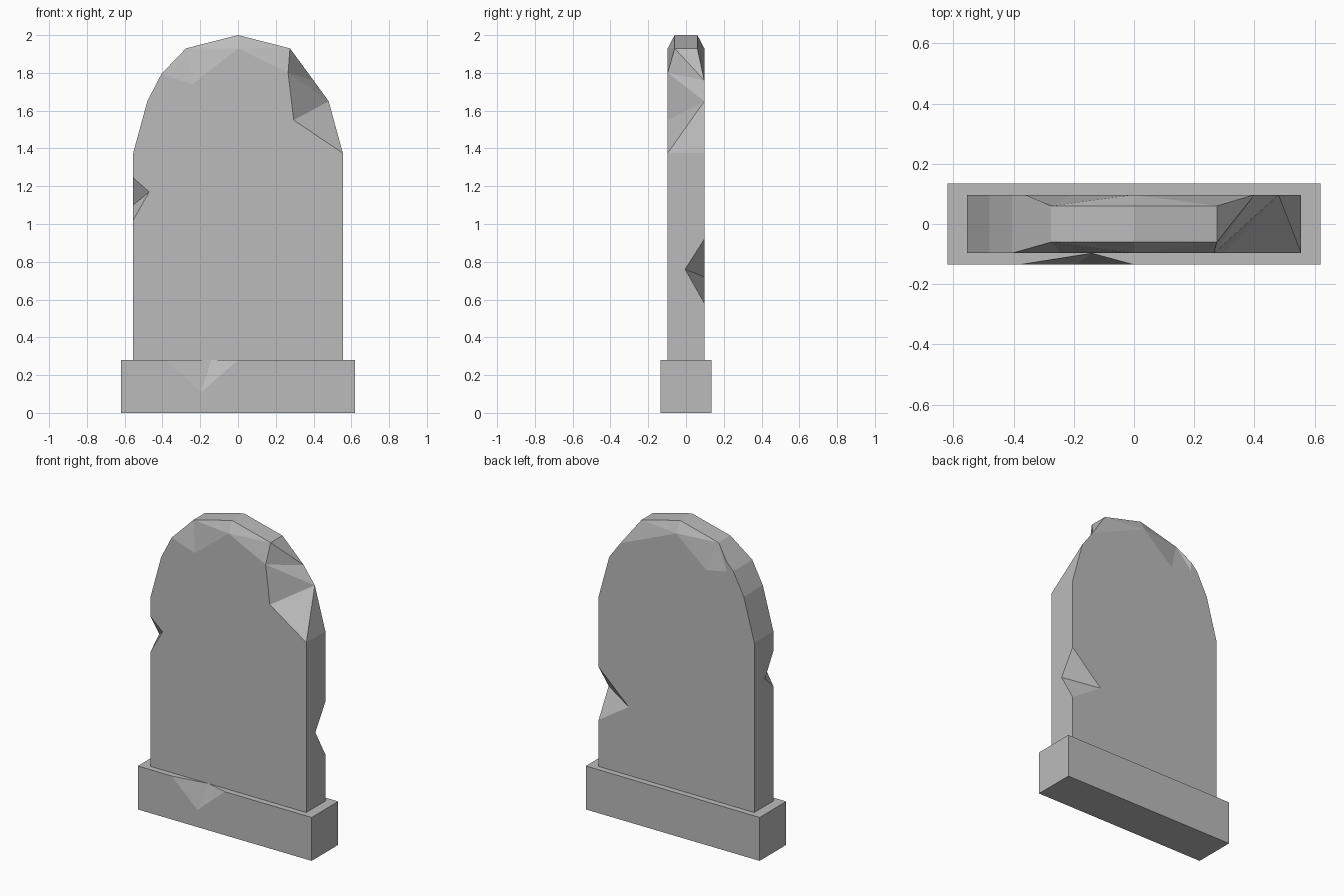
import bpy
import bmesh
from mathutils import Vector

if "Cube" in bpy.data.objects:
    bpy.data.objects.remove(bpy.data.objects["Cube"], do_unlink=True)

HALF_W, HALF_D, RIDGE_D = 0.555, 0.097, 0.06
BASE_W, BASE_D, BASE_H = 0.62, 0.135, 0.28

stone = bpy.data.materials.new("grey_stone")
stone.use_nodes = True
grey = (0.5, 0.5, 0.5, 1)
stone.diffuse_color = grey
stone.node_tree.nodes["Principled BSDF"].inputs["Base Color"].default_value = grey


def finish(name, bm):
    """Turn a bmesh into a flat-shaded stone object."""
    bmesh.ops.recalc_face_normals(bm, faces=bm.faces[:])
    mesh = bpy.data.meshes.new(name)
    bm.to_mesh(mesh)
    bm.free()
    mesh.materials.append(stone)
    obj = bpy.data.objects.new(name, mesh)
    bpy.context.collection.objects.link(obj)
    return obj


def strip(bm, a, b, order):
    """Join two vertex chains with triangles, stepping along a or b in turn."""
    i = j = 0
    for step in order:
        if step == "a":
            bm.faces.new((a[i], a[i + 1], b[j]))
            i += 1
        else:
            bm.faces.new((a[i], b[j + 1], b[j]))
            j += 1


def chip(obj, edge_start, edge_end, side_a, side_b):
    """Cut a two-faced chip out of an edge; its crease runs side_a to side_b."""
    middle = (Vector(side_a) + Vector(side_b)) / 2
    bm = bmesh.new()
    for p in (edge_start, edge_end, side_a, side_b):
        bm.verts.new(middle + (Vector(p) - middle) * 1.4)
    bmesh.ops.convex_hull(bm, input=bm.verts[:])
    cutter = finish("chip_cutter", bm)
    cutter.hide_render = True
    mod = obj.modifiers.new("chip", "BOOLEAN")
    mod.operation, mod.solver, mod.object = "DIFFERENCE", "EXACT", cutter
    bpy.context.view_layer.objects.active = obj
    bpy.ops.object.modifier_apply(modifier=mod.name)
    bpy.data.objects.remove(cutter, do_unlink=True)


# Tablet: front and back outlines from the left foot over the top to the right foot
bm = bmesh.new()
foot = BASE_H - 0.02


def chain(points, y):
    return [bm.verts.new((x, y, z)) for x, z in points]


front = chain([(HALF_W, foot), (HALF_W, 1.375), (0.295, 1.55), (0.265, 1.80),
               (0, 1.93), (-0.24, 1.74), (-0.405, 1.795), (-0.48, 1.65),
               (-HALF_W, 1.375), (-HALF_W, foot)], -HALF_D)
back = chain([(HALF_W, foot), (HALF_W, 1.375), (0.48, 1.65), (0.40, 1.76),
              (0, 1.93), (-0.21, 1.75), (-0.36, 1.78), (-0.36, 1.84),
              (-0.405, 1.795), (-0.48, 1.65), (-HALF_W, 1.375), (-HALF_W, foot)], HALF_D)
crest = [(0.275, 1.93), (0, 2), (-0.275, 1.93)]
crest_front = chain(crest, -RIDGE_D)
crest_back = chain(crest, RIDGE_D)

bm.faces.new(front)
bm.faces.new(back)
bm.faces.new((front[0], front[-1], back[-1], back[0]))
# Worn top: bevelled front, flat crest, bevelled back
strip(bm, front[3:7], crest_front, "abbaa")
strip(bm, back[3:8], crest_back, "abbaaa")
strip(bm, crest_front, crest_back, "abab")
# Broken left shoulder and weathered right side
strip(bm, front[:4] + crest_front[:1], back[:4] + crest_back[:1], "abbaabab")
strip(bm, front[:5:-1] + crest_front[-1:], back[:6:-1] + crest_back[-1:], "abababbba")
bmesh.ops.dissolve_limit(bm, angle_limit=0.02, verts=bm.verts[:], edges=bm.edges[:])
tablet = finish("tablet", bm)

# Chips in the tablet's edges
chip(tablet, (HALF_W, HALF_D, 0.92), (HALF_W, HALF_D, 0.58),
     (HALF_W, -0.005, 0.76), (0.34, HALF_D, 0.72))
chip(tablet, (-HALF_W, -HALF_D, 1.245), (-HALF_W, -HALF_D, 1.02),
     (-HALF_W, -0.01, 1.10), (-0.47, -HALF_D, 1.17))

# Plinth with a chip in its front top edge
bm = bmesh.new()
bmesh.ops.create_cube(bm, size=1)
for v in bm.verts:
    v.co = (v.co.x * 2 * BASE_W, v.co.y * 2 * BASE_D, (v.co.z + 0.5) * BASE_H)
plinth = finish("plinth", bm)
chip(plinth, (-0.38, -BASE_D, BASE_H), (0, -BASE_D, BASE_H),
     (-0.14, -HALF_D, BASE_H), (-0.195, -BASE_D, 0.11))
